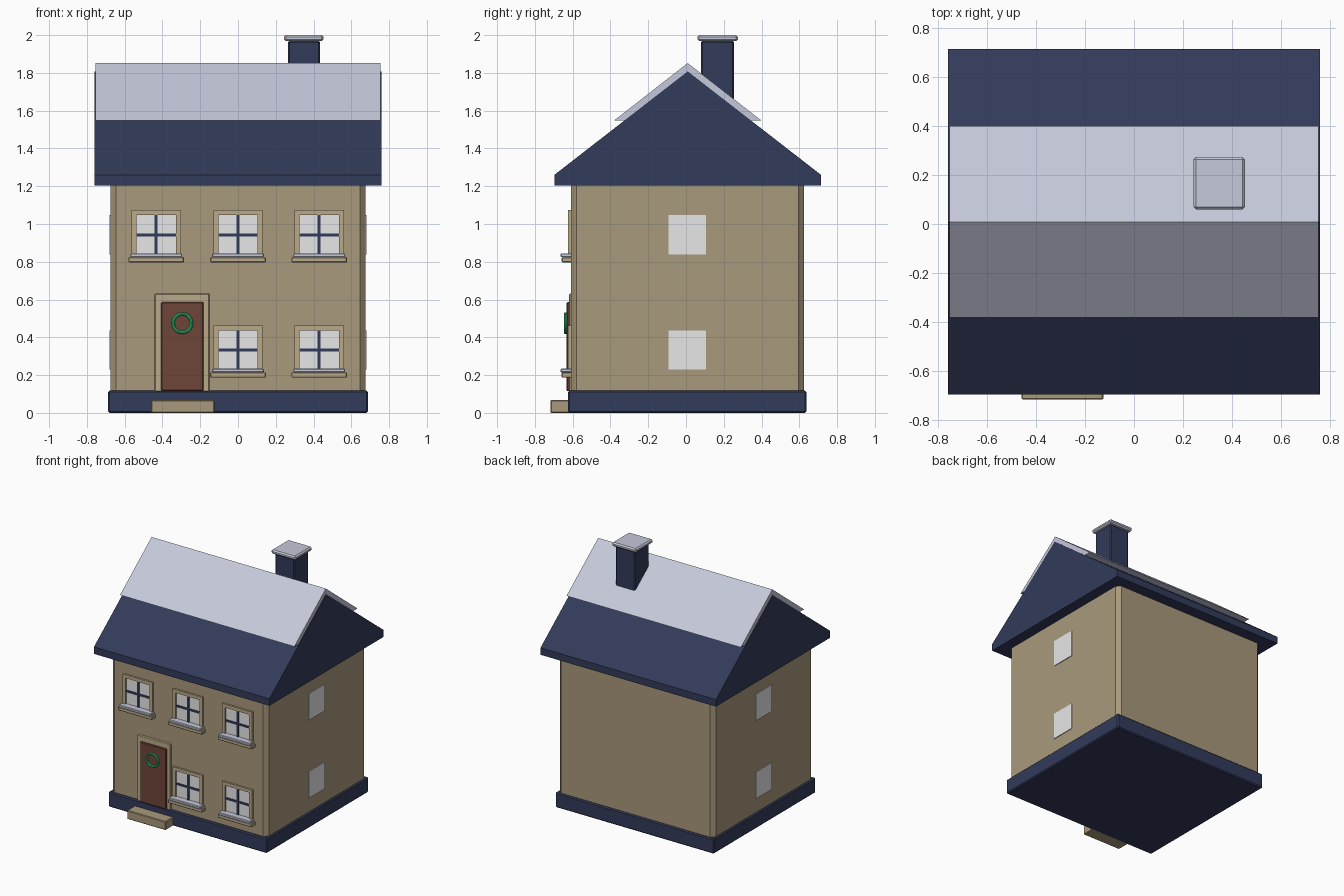
import bpy, bmesh, math

if "Cube" in bpy.data.objects:
    bpy.data.objects.remove(bpy.data.objects["Cube"])


def material(name, rgb):
    m = bpy.data.materials.new(name)
    m.diffuse_color = (*rgb, 1)
    m.use_nodes = True
    m.node_tree.nodes["Principled BSDF"].inputs["Base Color"].default_value = m.diffuse_color
    return m


TAN = material("wall tan", (0.40, 0.32, 0.20))
TRIM = material("trim cream", (0.49, 0.40, 0.25))
NAVY = material("navy", (0.032, 0.043, 0.101))
SNOW = material("snow", (0.56, 0.58, 0.70))
GLASS = material("window pane", (0.80, 0.80, 0.80))
RED = material("door brown", (0.155, 0.06, 0.04))
GREEN = material("wreath green", (0.035, 0.55, 0.19))


def finish(name, bm, mat):
    bmesh.ops.recalc_face_normals(bm, faces=bm.faces)
    mesh = bpy.data.meshes.new(name)
    bm.to_mesh(mesh)
    bm.free()
    mesh.materials.append(mat)
    ob = bpy.data.objects.new(name, mesh)
    bpy.context.collection.objects.link(ob)
    return ob


def box(name, x, y, z, mat, bevel=0, upright_only=False):
    """Box from (min, max) pairs, optionally with chamfered edges."""
    bm = bmesh.new()
    bmesh.ops.create_cube(bm, size=1)
    for v in bm.verts:
        v.co = [(r[0] + r[1]) / 2 + c * (r[1] - r[0]) for r, c in zip((x, y, z), v.co)]
    if bevel:
        edges = [e for e in bm.edges
                 if not upright_only or abs(e.verts[0].co.z - e.verts[1].co.z) > 0.01]
        bmesh.ops.bevel(bm, geom=edges, offset=bevel, segments=1, affect='EDGES')
    return finish(name, bm, mat)


def extrude_x(name, profile, half, mat):
    """Extrude a (y, z) outline across x."""
    bm = bmesh.new()
    face = bm.faces.new([bm.verts.new((-half, y, z)) for y, z in profile])
    new = bmesh.ops.extrude_face_region(bm, geom=[face])["geom"]
    bmesh.ops.translate(bm, vec=(2 * half, 0, 0),
                        verts=[g for g in new if isinstance(g, bmesh.types.BMVert)])
    return finish(name, bm, mat)


# Foundation, walls and doorstep
box("foundation", (-0.687, 0.687), (-0.625, 0.637), (0, 0.118), NAVY, 0.008)
box("walls", (-0.675, 0.675), (-0.61, 0.625), (0.01, 1.22), TAN, 0.03, True)
box("doorstep", (-0.46, -0.125), (-0.718, -0.61), (0, 0.068), TAN, 0.005)

# Gable roof with a snow blanket along the ridge
extrude_x("roof", [(-0.697, 1.205), (0.715, 1.205), (0.715, 1.26),
                   (0.009, 1.808), (-0.697, 1.26)], 0.76, NAVY)
extrude_x("roof_snow", [(-0.382, 1.547), (0.009, 1.852), (0.40, 1.547),
                        (0.30, 1.547), (0.009, 1.775), (-0.282, 1.547)], 0.755, SNOW)

# Chimney
box("chimney", (0.264, 0.434), (0.08, 0.253), (1.5, 1.97), NAVY, 0.008)
box("chimney_snow_cap", (0.243, 0.453), (0.06, 0.274), (1.968, 2.0), SNOW, 0.01)


def front_window(tag, cx, z):
    """Framed window with crossbars and a snowy sill; z is the pane centre."""
    w, h, b = 0.104, 0.104, 0.026
    box(tag + "_pane", (cx - w, cx + w), (-0.614, -0.60), (z - h, z + h), GLASS)
    for side, s in (("left", -1), ("right", 1)):
        xs = sorted((cx + s * w, cx + s * (w + b)))
        box(f"{tag}_frame_{side}", xs, (-0.625, -0.60), (z - h - b, z + h + b), TRIM)
    for side, s in (("bottom", -1), ("top", 1)):
        zs = sorted((z + s * h, z + s * (h + b)))
        box(f"{tag}_frame_{side}", (cx - w, cx + w), (-0.625, -0.60), zs, TRIM)
    box(tag + "_bar_upright", (cx - 0.008, cx + 0.008), (-0.62, -0.61), (z - h, z + h), NAVY)
    box(tag + "_bar_level", (cx - w, cx + w), (-0.6195, -0.61), (z - 0.008, z + 0.008), NAVY)
    box(tag + "_sill", (cx - 0.147, cx + 0.147), (-0.658, -0.60),
        (z - 0.146, z - 0.118), TRIM, 0.004)
    box(tag + "_sill_snow", (cx - 0.137, cx + 0.137), (-0.664, -0.60),
        (z - 0.119, z - 0.099), SNOW, 0.004)


UPPER, LOWER = 0.943, 0.333
for i, cx in enumerate((-0.433, 0.0, 0.43)):
    front_window(f"upper_window_{i + 1}", cx, UPPER)
    if i:
        front_window(f"lower_window_{i + 1}", cx, LOWER)

# Plain windows on both side walls
for side, s in (("left", -1), ("right", 1)):
    for level, z in (("upper", UPPER), ("lower", LOWER)):
        box(f"{level}_{side}_side_window", sorted((s * 0.672, s * 0.681)),
            (-0.093, 0.105), (z - 0.104, z + 0.104), GLASS)

# Door, surround and wreath
box("door_surround", (-0.442, -0.15), (-0.62, -0.60), (0.11, 0.632), TRIM, 0.006)
box("door", (-0.407, -0.182), (-0.632, -0.60), (0.115, 0.587), RED, 0.005)
bpy.ops.mesh.primitive_torus_add(major_radius=0.049, minor_radius=0.009,
                                 major_segments=24, minor_segments=8,
                                 location=(-0.295, -0.638, 0.475),
                                 rotation=(math.pi / 2, 0, 0))
wreath = bpy.context.object
wreath.name = "wreath"
wreath.data.materials.append(GREEN)
bpy.ops.object.shade_smooth_by_angle()
